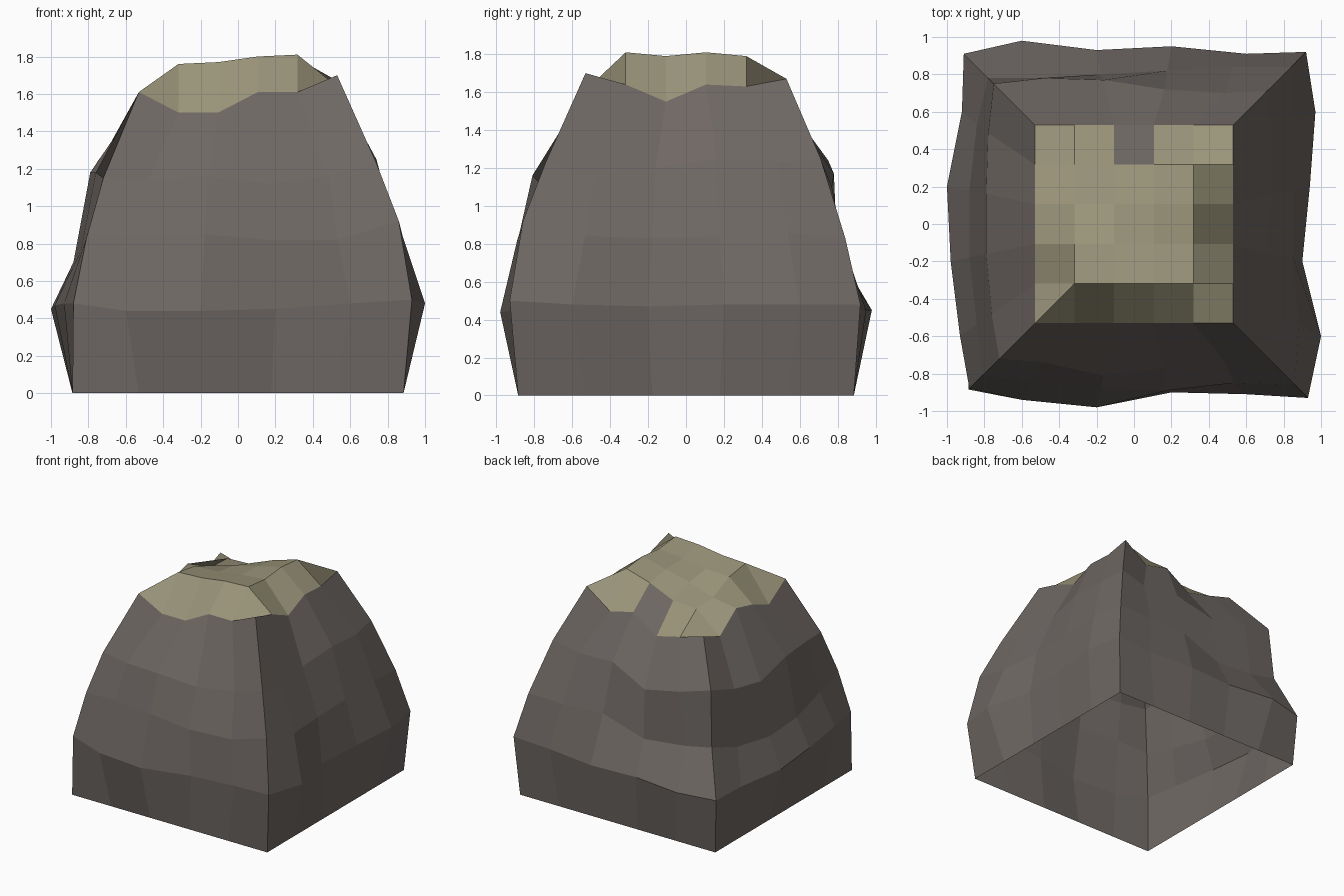
import bpy
import bmesh

cube = bpy.data.objects.get("Cube")
if cube:
    bpy.data.objects.remove(cube, do_unlink=True)


def make_material(name, colour):
    material = bpy.data.materials.new(name)
    material.use_nodes = True
    material.diffuse_color = colour
    for node in material.node_tree.nodes:
        if node.type == "BSDF_PRINCIPLED":
            node.inputs["Base Color"].default_value = colour
            node.inputs["Roughness"].default_value = 1.0
    return material


stone = make_material("grey stone", (0.157, 0.137, 0.126, 1.0))
sand = make_material("dry sand", (0.328, 0.301, 0.195, 1.0))

CELLS = 5
FOOT = 0.885
CAP = 0.53

# Outward reach and height in hundredths, walked around the rock:
# front, right, back and left side, each starting at its corner
belly_reach = [88, 94, 98, 90, 91, 93, 100, 90, 94, 97,
               92, 91, 95, 93, 98, 91, 92, 100, 98, 93]
belly_height = [48, 44, 44, 45, 48, 50, 48, 47, 48, 48,
                48, 46, 45, 45, 45, 44, 44, 45, 47, 48]
waist_reach = [81, 84, 88, 89, 85, 86, 88, 85, 85, 86,
               84, 84, 82, 80, 78, 78, 84, 88, 88, 84]
waist_height = [83, 85, 85, 82, 82, 92, 84, 83, 84, 86,
                83, 82, 83, 71, 74, 79, 72, 68, 70, 76]
shoulder_reach = [72, 74, 81, 77, 74, 74, 75, 70, 74, 74,
                  71, 70, 72, 77, 78, 75, 78, 79, 79, 76]
shoulder_height = [115, 113, 116, 112, 116, 123, 115, 120, 125, 123,
                   125, 120, 122, 110, 117, 124, 116, 110, 118, 118]

# Bumps of the cap above its lowest level, from front to back
CAP_LEVEL = 1.4
cap_bumps = [(21, 10, 10, 21, 21, 30),
             (8, 36, 37, 40, 41, 24),
             (16, 33, 34, 37, 39, 15),
             (21, 24, 31, 36, 41, 24),
             (6, 23, 24, 33, 39, 23),
             (14, 8, 3, 17, 12, 27)]


def quarter_turns(x, y, turns):
    for _ in range(turns):
        x, y = -y, x
    return x, y


def make_ring(bm, reach, height):
    """One closed square ring of points around the rock."""
    width = max(reach)
    ring = []
    for index, (out, z) in enumerate(zip(reach, height)):
        side, step = divmod(index, CELLS)
        along = -out if step == 0 else width * (2 * step / CELLS - 1)
        x, y = quarter_turns(along, -out, side)
        ring.append(bm.verts.new((x / 100, y / 100, z / 100)))
    return ring


def cap_border(grid):
    """Border points of the cap in the same order as the rings."""
    last = CELLS
    border = [grid[0][i] for i in range(last)]
    border += [grid[i][last] for i in range(last)]
    border += [grid[last][last - i] for i in range(last)]
    border += [grid[last - i][0] for i in range(last)]
    return border


def build_rock():
    bm = bmesh.new()
    count = len(belly_reach)

    # Sides: foot, belly, waist and shoulder rings
    rings = [make_ring(bm, [FOOT * 100] * count, [0] * count),
             make_ring(bm, belly_reach, belly_height),
             make_ring(bm, waist_reach, waist_height),
             make_ring(bm, shoulder_reach, shoulder_height)]

    # Cap: an even grid pushed up by its bumps
    grid = []
    for j, row in enumerate(cap_bumps):
        y = CAP * (2 * j / CELLS - 1)
        grid.append([bm.verts.new((CAP * (2 * i / CELLS - 1), y,
                                   CAP_LEVEL + bump / 100))
                     for i, bump in enumerate(row)])
    rings.append(cap_border(grid))

    # Side faces between neighbouring rings, open underneath
    for low, top in zip(rings, rings[1:]):
        for i in range(count):
            k = (i + 1) % count
            bm.faces.new((low[i], low[k], top[k], top[i]))

    # Cap faces: sand, with one bare stone patch in the middle of the back row
    for j in range(CELLS):
        for i in range(CELLS):
            face = bm.faces.new((grid[j][i], grid[j][i + 1],
                                 grid[j + 1][i + 1], grid[j + 1][i]))
            bare = j == CELLS - 1 and i == CELLS // 2
            face.material_index = 0 if bare else 1
            # Ridge running up from the front right corner of the cap
            if i == 0 and j == 0:
                bmesh.utils.face_split(face, grid[0][0], grid[1][1])

    mesh = bpy.data.meshes.new("rock")
    bm.to_mesh(mesh)
    bm.free()
    mesh.materials.append(stone)
    mesh.materials.append(sand)
    rock = bpy.data.objects.new("rock", mesh)
    bpy.context.collection.objects.link(rock)


build_rock()
